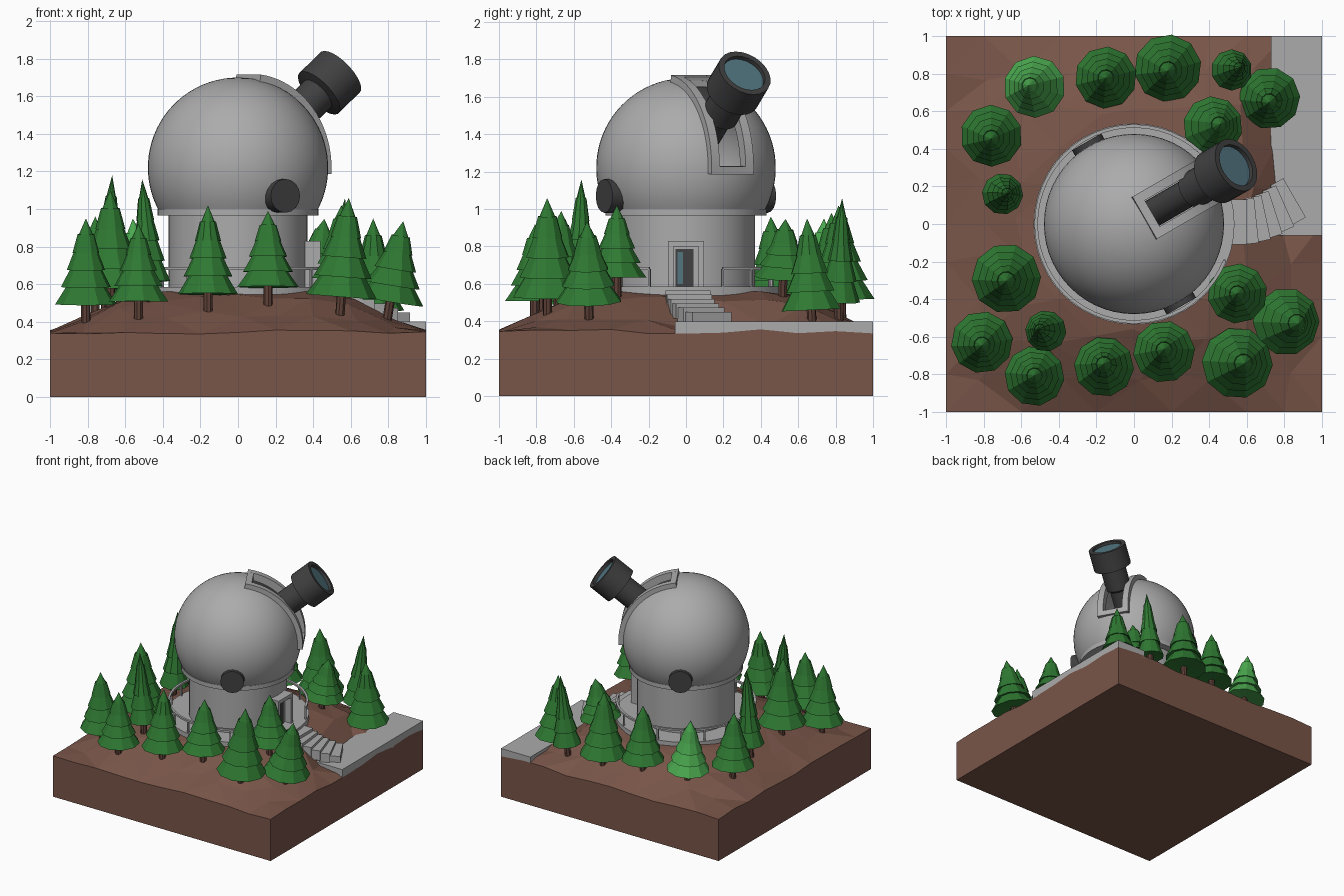
import bpy, bmesh, math, random
from math import sin, cos, pi, radians
from mathutils import Matrix, Vector

random.seed(4)
if "Cube" in bpy.data.objects:
    bpy.data.objects.remove(bpy.data.objects["Cube"])


def material(name, *rgb):
    m = bpy.data.materials.new(name)
    m.use_nodes = True
    m.diffuse_color = (*rgb, 1)
    bsdf = next(n for n in m.node_tree.nodes if n.type == 'BSDF_PRINCIPLED')
    bsdf.inputs["Base Color"].default_value = (*rgb, 1)
    bsdf.inputs["Roughness"].default_value = 0.8
    return m


GREY = material("concrete grey", .41, .41, .41)
DARK = material("dark metal", .052, .052, .052)
GLASS = material("blue glass", .085, .18, .22)
SOIL = material("soil brown", .19, .091, .066)
BARK = material("bark brown", .11, .052, .038)
GREEN = material("pine green", .028, .19, .032)
LIGHT = material("light green", .07, .40, .08)


def finish(name, bm, mat, smooth=False, matrix=None):
    bmesh.ops.remove_doubles(bm, verts=bm.verts, dist=1e-5)
    bmesh.ops.recalc_face_normals(bm, faces=bm.faces)
    mesh = bpy.data.meshes.new(name)
    bm.to_mesh(mesh)
    bm.free()
    mesh.materials.append(mat)
    if smooth:
        mesh.shade_smooth()
        mesh.set_sharp_from_angle(angle=radians(35))
    ob = bpy.data.objects.new(name, mesh)
    bpy.context.collection.objects.link(ob)
    if matrix:
        ob.matrix_world = matrix
    return ob


def skin(bm, rows, close_rows=False):
    """Bridge rows of points, each row being a closed loop."""
    grid = [[bm.verts.new(p) for p in row] for row in rows]
    pairs = list(zip(grid, grid[1:] + grid[:1]))
    for a, b in pairs if close_rows else pairs[:-1]:
        for i in range(len(a)):
            j = (i + 1) % len(a)
            bm.faces.new((a[i], a[j], b[j], b[i]))
    if not close_rows:
        for row in (grid[0], grid[-1]):
            bm.faces.new(row)


def lathe(name, profile, mat, sides=48, smooth=True, matrix=None):
    """Revolve a closed (radius, height) outline about z."""
    bm = bmesh.new()
    skin(bm, [[(r * cos(a), r * sin(a), z) for r, z in profile]
              for a in (2 * pi * k / sides for k in range(sides))], True)
    bmesh.ops.dissolve_degenerate(bm, edges=bm.edges, dist=1e-6)
    return finish(name, bm, mat, smooth, matrix)


def box(name, lo, hi, mat, matrix=None):
    lo, hi = Vector(lo), Vector(hi)
    bm = bmesh.new()
    bmesh.ops.create_cube(bm, size=1, matrix=Matrix.Translation((lo + hi) / 2)
                          @ Matrix.Diagonal((*(hi - lo), 1)))
    return finish(name, bm, mat, matrix=matrix)


def tube(r0, r1, z0, z1):
    return [(r0, z0), (r1, z0), (r1, z1), (r0, z1)]


def turn(deg, z=0):
    return Matrix.Translation((0, 0, z)) @ Matrix.Rotation(radians(deg), 4, 'Z')


# Ground block with a low-poly hill
def height(x, y):
    p = (x ** 4 + y ** 4) ** .25
    z = .345 + .215 * min(1, max(0, (1 - p) / .46))
    return min(z, .37) if x > .7 and y > -.1 else z


bm = bmesh.new()
bmesh.ops.create_grid(bm, x_segments=10, y_segments=10, size=1)
for v in bm.verts:
    p = max(abs(v.co.x), abs(v.co.y))
    if .5 < p < .95:
        v.co.x += random.uniform(-.04, .04)
        v.co.y += random.uniform(-.04, .04)
    v.co.z = height(v.co.x, v.co.y) + (random.uniform(-.012, .012) if p > .5 else 0)
bmesh.ops.triangulate(bm, faces=bm.faces)
rim = [e for e in bm.edges if e.is_boundary]
skirt = bmesh.ops.extrude_edge_only(bm, edges=rim)["geom"]
for v in skirt:
    if isinstance(v, bmesh.types.BMVert):
        v.co.z = 0
bmesh.ops.contextual_create(bm, geom=[e for e in bm.edges if e.is_boundary])
finish("ground", bm, SOIL)

# Paved pad and curved steps
box("paved_pad", (.73, -.06, .33), (1, 1, .40), GREY)
for i in range(6):
    t = i / 5
    m = Matrix.Translation((.56 + .26 * t, .01 + .11 * t * t, .565 - .115 * t))
    box("step", (-.04, -.12, -.08), (.04, .12, 0), GREY,
        m @ Matrix.Rotation(radians(30 * t), 4, 'Z'))

# Platform, drum and ring
lathe("platform", tube(0, .535, .53, .585), GREY)
lathe("drum", tube(0, .37, .56, .97), GREY)
lathe("dome_ring", tube(.33, .43, .965, 1.0), GREY)

# Railing with a gap at the door
bm = bmesh.new()
skin(bm, [[(r * cos(a), r * sin(a), z) for r, z in tube(.512, .53, .675, .69)]
          for a in (radians(22 + 316 * k / 48) for k in range(49))])
finish("rail", bm, GREY, True)
for k in range(17):
    box("rail_post", (.514, -.006, .58), (.528, .006, .68), GREY, turn(22 + 316 * k / 16))

# Doorway
for s in (-1, 1):
    y0, y1 = sorted((s * .068, s * .095))
    box("door_jamb", (.3, y0, .575), (.44, y1, .83), GREY)
box("door_lintel", (.3, -.068, .80), (.44, .068, .83), GREY)
box("door_back", (.3, -.068, .575), (.385, .068, .80), GREY)
box("door", (.38, -.055, .585), (.392, .04, .785), DARK)
box("door_glass", (.39, -.045, .60), (.396, -.015, .77), GLASS)

# Hollow dome with a slot cut through one side
CZ, AIM = 1.22, 30
low = pi - math.acos(.235 / .48)
arc = [low * k / 26 for k in range(27)]
outline = [(.48 * sin(a), .48 * cos(a)) for a in arc]
outline += [(.45 * sin(a), .45 * cos(a)) for a in reversed(arc)]
dome = lathe("dome", outline, GREY, 56, True, turn(0, CZ))
cutter = box("slot_cutter", (.11, -.08, .01), (.7, .08, .6), GREY, turn(AIM, CZ))
cutter.hide_render = True
cut = dome.modifiers.new("slot", 'BOOLEAN')
cut.operation, cut.object, cut.solver = 'DIFFERENCE', cutter, 'EXACT'
bpy.context.view_layer.objects.active = dome
bpy.ops.object.modifier_apply(modifier=cut.name)
bpy.data.objects.remove(cutter)
dome.data.shade_smooth()
dome.data.set_sharp_from_angle(angle=radians(35))


# Raised frame around the slot
def arc_bar(name, start, end, y0, y1, steps):
    bm = bmesh.new()
    angles = [radians(start + (end - start) * k / steps) for k in range(steps + 1)]
    skin(bm, [[(r * sin(a), y, r * cos(a)) for r, y in
               ((.44, y0), (.5, y0), (.5, y1), (.44, y1))] for a in angles])
    finish(name, bm, GREY, True, turn(AIM, CZ))


arc_bar("slot_side", 7.5, 94, -.13, -.08, 20)
arc_bar("slot_side", 7.5, 94, .08, .13, 20)
arc_bar("slot_top", 7.5, 13, -.08, .08, 1)
arc_bar("slot_sill", 89, 94, -.08, .08, 1)

# Telescope, aimed out of the slot
aim = turn(AIM, 1.2) @ Matrix.Rotation(radians(50), 4, 'Y')
lathe("telescope", [(0, 0), (.075, 0), (.075, .45), (.1, .47), (.1, .64), (.15, .65),
                    (.15, .82), (.118, .82), (.118, .79), (0, .79)], DARK, 24, True, aim)
lathe("lens", tube(0, .117, .785, .797), GLASS, 24, True, aim)

# Drive housings on both sides of the dome
for a in (-60, 120):
    lathe("drive_housing", tube(0, .09, .36, .505), DARK, 16, True,
          turn(a, 1.07) @ Matrix.Rotation(pi / 2, 4, 'Y'))


# Pines: stacked flared tiers on a short trunk
def pine(x, y, r, top, lean=0, mat=GREEN):
    ground = height(x, y)
    base = ground + .09
    h = top - base
    n = 5
    outline = [(0, .03 * h)]
    for i in range(n):
        rim = r * (1 - i / (n + .3))
        outline += [(rim, h * i / n), (rim * .62 if i < n - 1 else 0, h * (i + 1.08) / n
                                       if i < n - 1 else h)]
    tilt = Matrix.Rotation(lean / h, 4, 'Y') @ Matrix.Rotation(random.uniform(-.05, .05), 4, 'X')
    place = Matrix.Translation((x, y, base)) @ tilt @ turn(random.uniform(0, 36))
    lathe("pine_foliage", outline, mat, 10, False, place)
    lathe("pine_trunk", tube(0, .025, -.12, .05), BARK, 8, False, place)


for tree in ((-.15, .78, .165, .98), (.18, .83, .18, 1.02), (.52, .82, .11, 1.06, .05),
             (.72, .67, .165, .95), (.42, .52, .16, .95, .04), (-.76, .47, .165, .96),
             (-.70, .16, .11, 1.18, .03), (-.68, -.29, .185, 1.1), (-.81, -.63, .165, .95),
             (-.47, -.57, .11, 1.16, -.04), (-.53, -.81, .16, .92), (-.16, -.76, .16, 1.02),
             (.16, -.68, .165, .99), (.55, -.37, .16, 1.02), (.55, -.74, .19, 1.06, .04),
             (.81, -.52, .18, .94, .07)):
    pine(*tree)
pine(-.53, .73, .165, .95, -.03, LIGHT)
